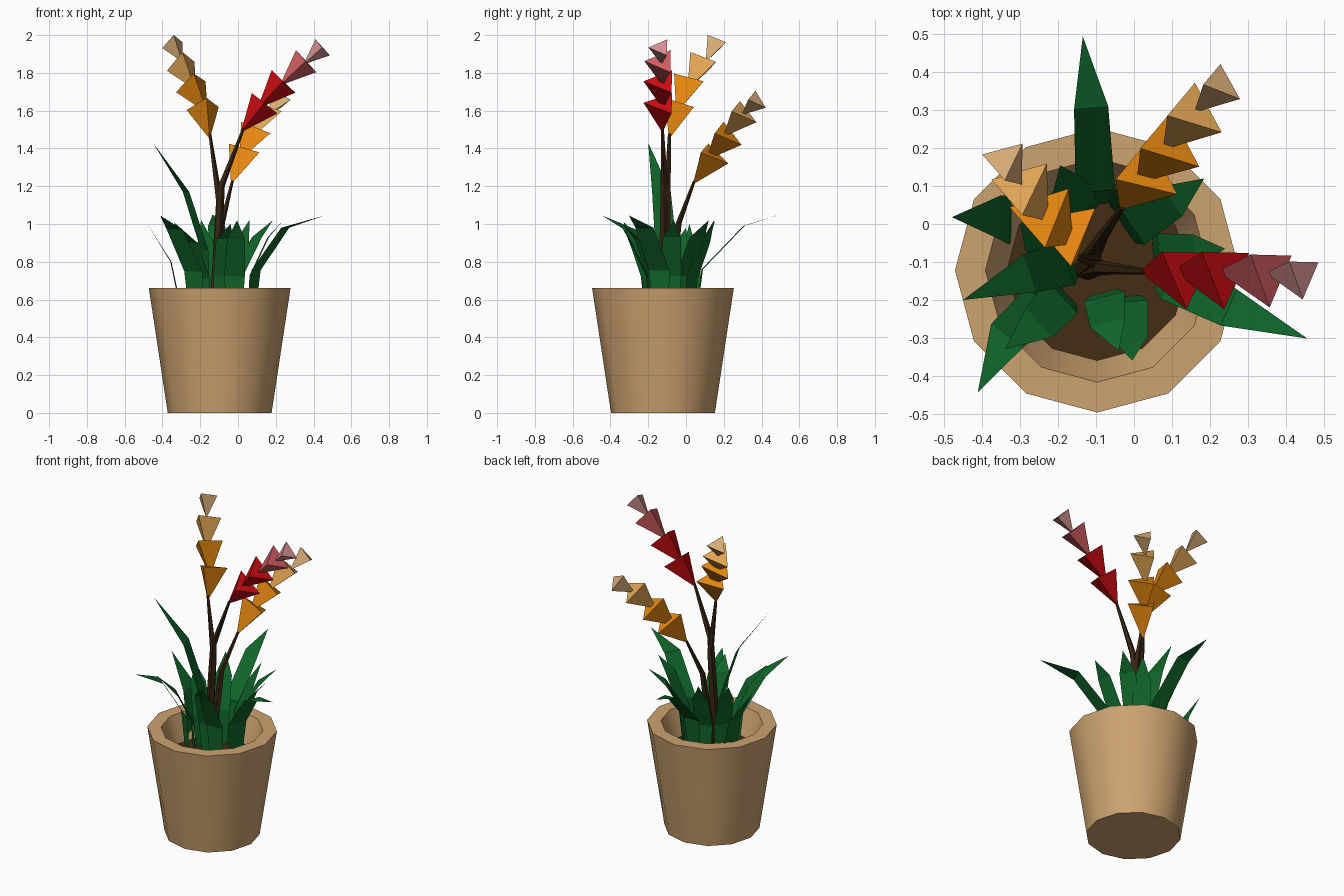
import bpy, math
from mathutils import Vector

if "Cube" in bpy.data.objects:
    bpy.data.objects.remove(bpy.data.objects["Cube"])


def mat(name, r, g, b):
    lin = [((c / 255 + 0.055) / 1.055) ** 2.4 if c > 10 else c / 255 / 12.92 for c in (r, g, b)]
    m = bpy.data.materials.new(name)
    m.diffuse_color = (*lin, 1)
    m.use_nodes = True
    m.node_tree.nodes["Principled BSDF"].inputs["Base Color"].default_value = m.diffuse_color
    return m


TAN = mat("clay_tan", 205, 163, 112)
SOIL = mat("soil_brown", 69, 45, 18)
STEM = mat("stem_brown", 56, 37, 18)
GREEN = mat("leaf_green", 16, 102, 42)
ORANGES = [mat("orange", 228, 134, 15), mat("light_orange", 226, 165, 85), mat("pale_orange", 215, 172, 118)]
REDS = [mat("red", 208, 12, 18), mat("pink", 213, 95, 98), mat("pale_pink", 215, 145, 145)]


def make(name, verts, faces, mats, idx=None):
    me = bpy.data.meshes.new(name)
    me.from_pydata([tuple(v) for v in verts], [], faces)
    for m in mats:
        me.materials.append(m)
    if idx:
        for p, i in zip(me.polygons, idx):
            p.material_index = i
    me.update()
    ob = bpy.data.objects.new(name, me)
    bpy.context.collection.objects.link(ob)
    return ob


def rings(name, secs, n, mats, cap_start=True, cap_end=True):
    """Skin horizontal rings given as (x, y, z, radius)."""
    verts, faces = [], []
    for x, y, z, r in secs:
        for i in range(n):
            a = math.tau * i / n
            verts.append((x + r * math.cos(a), y + r * math.sin(a), z))
    for s in range(len(secs) - 1):
        for i in range(n):
            j = (i + 1) % n
            faces.append((s * n + i, s * n + j, (s + 1) * n + j, (s + 1) * n + i))
    if cap_start:
        faces.append(tuple(reversed(range(n))))
    if cap_end:
        faces.append(tuple(range((len(secs) - 1) * n, len(secs) * n)))
    return make(name, verts, faces, mats)


# Pot with a thick rim, and the soil inside it
CX, CY = -0.097, -0.122
pot = rings("pot", [(CX, CY, 0, 0.275), (CX, CY, 0.66, 0.375), (CX, CY, 0.66, 0.295), (CX, CY, 0.49, 0.235)],
            12, [TAN], cap_end=False)
bpy.context.view_layer.objects.active = pot
pot.select_set(True)
bpy.ops.object.shade_smooth_by_angle(angle=math.radians(40))
pot.select_set(False)
rings("soil", [(CX, CY, 0.47, 0.232), (CX, CY, 0.50, 0.238)], 12, [SOIL])

# Stems
for name, path in {
    "stem_left": [(-0.13, -0.12, 0.48, 0.03), (-0.10, -0.10, 1.12, 0.02), (-0.15, -0.088, 1.48, 0.008)],
    "stem_right": [(-0.13, -0.12, 0.48, 0.03), (-0.09, -0.115, 1.2, 0.02), (0.03, -0.125, 1.51, 0.008)],
    "stem_back": [(-0.12, -0.10, 0.48, 0.028), (-0.087, -0.04, 1.0, 0.017), (-0.03, 0.045, 1.23, 0.008)],
}.items():
    rings(name, path, 5, [STEM])


# Flower spikes: four stacked three-sided pyramids, points down
def spike(name, apex, centres, colours):
    verts, faces, idx = [], [], []
    centres = [Vector(c) for c in centres]
    whole = (centres[3] - centres[0]).normalized()
    side = whole.cross(Vector((0, 0, 1))).normalized()
    sizes = [(0.10, 0.20), (0.10, 0.20), (0.092, 0.19), (0.066, 0.135)]
    prev = Vector(apex)
    for k, (c, (r, h)) in enumerate(zip(centres, sizes)):
        d = (c - prev).normalized()
        if k:
            d = (d + whole).normalized()
        s = (side - d * side.dot(d)).normalized()
        u = s.cross(d)
        b = len(verts)
        verts.append(c - d * h if k else Vector(apex))
        for i in range(3):
            a = math.tau * i / 3
            verts.append(c + (s * math.cos(a) - u * math.sin(a)) * r)
        faces += [(b, b + 2, b + 1), (b, b + 3, b + 2), (b, b + 1, b + 3), (b + 1, b + 2, b + 3)]
        idx += [max(0, k - 1)] * 4
        prev = c
    ob = make(name, verts, faces, colours, idx)
    # make sure the normals point outward
    import bmesh
    bm = bmesh.new()
    bm.from_mesh(ob.data)
    bmesh.ops.recalc_face_normals(bm, faces=bm.faces)
    bm.to_mesh(ob.data)
    bm.free()


spike("flower_left", (-0.15, -0.09, 1.45),
      [(-0.18, -0.02, 1.63), (-0.245, 0.025, 1.75), (-0.30, 0.10, 1.86), (-0.345, 0.17, 1.965)], ORANGES)
spike("flower_right", (0.015, -0.125, 1.485),
      [(0.14, -0.125, 1.64), (0.24, -0.125, 1.755), (0.36, -0.128, 1.862), (0.447, -0.133, 1.935)], REDS)
spike("flower_back", (-0.037, 0.037, 1.21),
      [(0.035, 0.14, 1.375), (0.095, 0.215, 1.48), (0.16, 0.30, 1.595), (0.23, 0.373, 1.66)], ORANGES)


# Leaves: thin flat strips that rise, bend outward and end in a point
def leaf(name, base, mid, tip, w=0.10):
    base, mid, tip = Vector((*base, 0.48)), Vector(mid), Vector(tip)
    knee = base.lerp(mid, 0.14)
    knee.z = base.z + 0.55 * (mid.z - base.z)
    d = tip - base
    s = Vector((-d.y, d.x, 0)).normalized() * w / 2
    verts = []
    for p, k in ((base, 0.75), (knee, 1.1), (mid, 0.95)):
        verts += [p - s * k, p + s * k]
    verts.append(tip)
    make(name, verts, [(0, 1, 3, 2), (2, 3, 5, 4), (4, 5, 6)], [GREEN])


for i, (base, mid, tip, w) in enumerate([
    # long outer leaves
    ((-0.10, 0.05), (-0.113, 0.307, 0.99), (-0.135, 0.495, 1.05), 0.095),
    ((-0.32, 0.01), (-0.355, 0.018, 0.80), (-0.48, 0.018, 1.0), 0.12),
    ((-0.16, -0.10), (-0.275, -0.13, 1.17), (-0.45, -0.20, 1.43), 0.11),
    ((-0.22, -0.19), (-0.335, -0.295, 0.97), (-0.412, -0.444, 1.045), 0.11),
    ((0.07, -0.13), (0.25, -0.22, 0.98), (0.457, -0.302, 1.045), 0.11),
    # short inner leaves
    ((-0.02, -0.02), (0.10, 0.06, 0.93), (0.185, 0.12, 1.02), 0.10),
    ((0.05, -0.08), (0.16, -0.075, 0.93), (0.24, -0.065, 1.02), 0.10),
    ((-0.08, -0.18), (-0.07, -0.26, 0.92), (-0.04, -0.335, 1.0), 0.10),
    ((-0.02, -0.19), (-0.01, -0.30, 0.92), (-0.005, -0.36, 1.02), 0.10),
    ((-0.18, -0.18), (-0.25, -0.26, 0.90), (-0.34, -0.33, 1.01), 0.11),
    ((-0.14, 0.02), (-0.17, 0.10, 0.90), (-0.195, 0.155, 1.02), 0.10),
    ((-0.03, 0.02), (0.02, 0.10, 0.90), (0.06, 0.15, 1.02), 0.10),
    ((-0.21, -0.06), (-0.26, -0.03, 0.88), (-0.30, 0.0, 0.98), 0.10),
]):
    leaf(f"leaf_{i + 1}", base, mid, tip, w)
